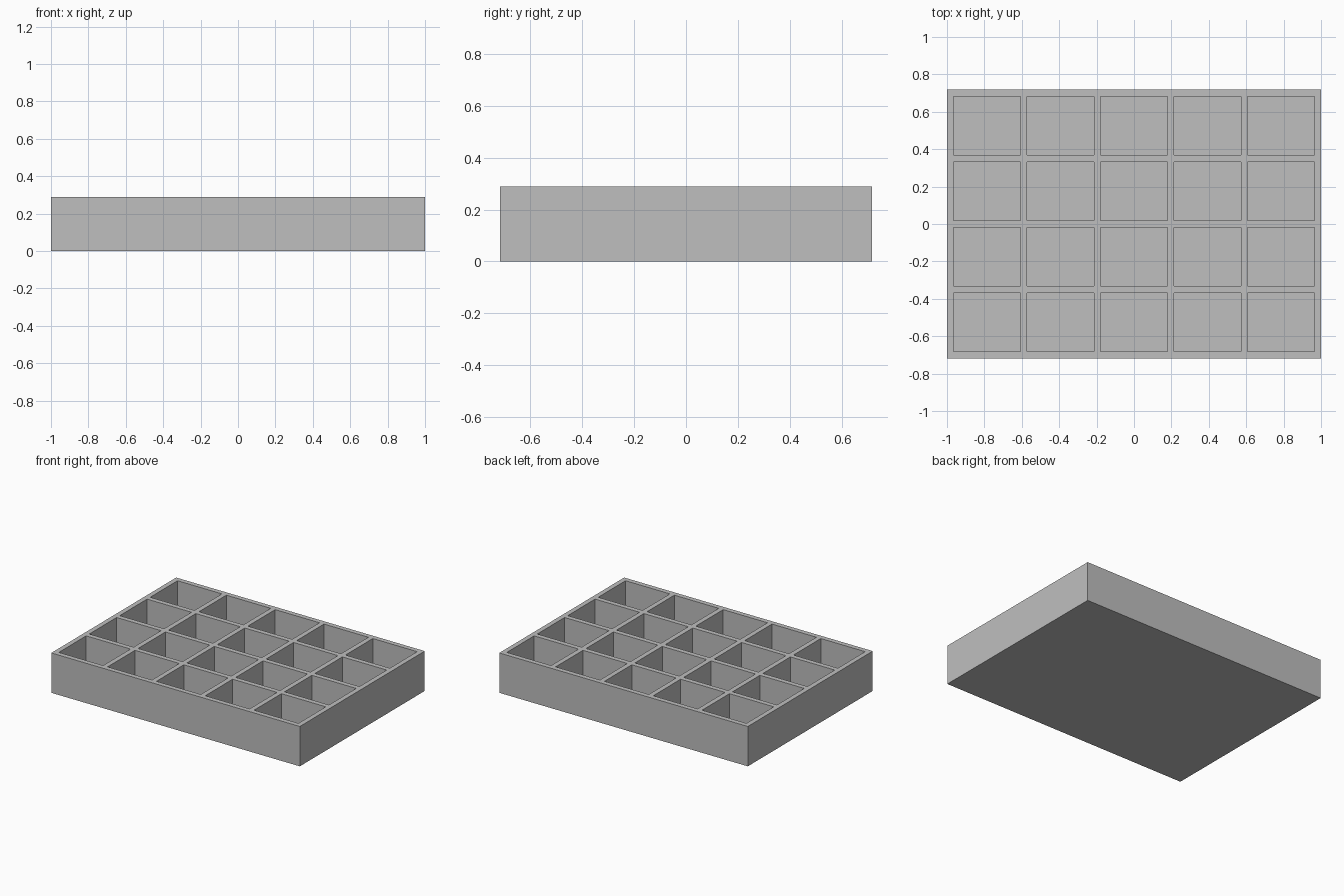
import bpy
import bmesh

cube = bpy.data.objects.get("Cube")
if cube:
    bpy.data.objects.remove(cube)

COLUMNS, ROWS = 5, 4
WALL = 1 / 28
POCKET_X, POCKET_Y = 10 * WALL, 8.8 * WALL
HEIGHT, FLOOR = 0.29, WALL

grey = bpy.data.materials.new("plain grey")
grey.use_nodes = True
colour = (0.52, 0.52, 0.52, 1)
grey.diffuse_color = colour
grey.node_tree.nodes["Principled BSDF"].inputs["Base Color"].default_value = colour


def rim_lines(count, pocket):
    """Wall edges along one axis, centred on zero."""
    pitch = pocket + WALL
    half = (count * pitch + WALL) / 2
    return [i * pitch + e - half for i in range(count + 1) for e in (0, WALL)]


xs = rim_lines(COLUMNS, POCKET_X)
ys = rim_lines(ROWS, POCKET_Y)

# Top rim laid out as a grid; odd cells are the pocket openings
bm = bmesh.new()
grid = [[bm.verts.new((x, y, HEIGHT)) for x in xs] for y in ys]
openings = []
for j in range(len(ys) - 1):
    for i in range(len(xs) - 1):
        face = bm.faces.new((grid[j][i], grid[j][i + 1],
                             grid[j + 1][i + 1], grid[j + 1][i]))
        if i % 2 and j % 2:
            openings.append(face)

# Outer walls and underside
border = [e for e in bm.edges if e.is_boundary]
skirt = bmesh.ops.extrude_edge_only(bm, edges=border)["geom"]
for v in skirt:
    if isinstance(v, bmesh.types.BMVert):
        v.co.z = 0
bmesh.ops.holes_fill(bm, edges=[e for e in bm.edges if e.is_boundary], sides=0)

# Sink each pocket down to the tray floor
for face in openings:
    sunk = bmesh.ops.extrude_face_region(bm, geom=[face])["geom"]
    for v in sunk:
        if isinstance(v, bmesh.types.BMVert):
            v.co.z = FLOOR
bmesh.ops.delete(bm, geom=[f for f in openings if f.is_valid], context="FACES_ONLY")
bmesh.ops.recalc_face_normals(bm, faces=bm.faces)

mesh = bpy.data.meshes.new("compartment_tray")
bm.to_mesh(mesh)
bm.free()
mesh.materials.append(grey)
tray = bpy.data.objects.new("compartment_tray", mesh)
bpy.context.collection.objects.link(tray)
